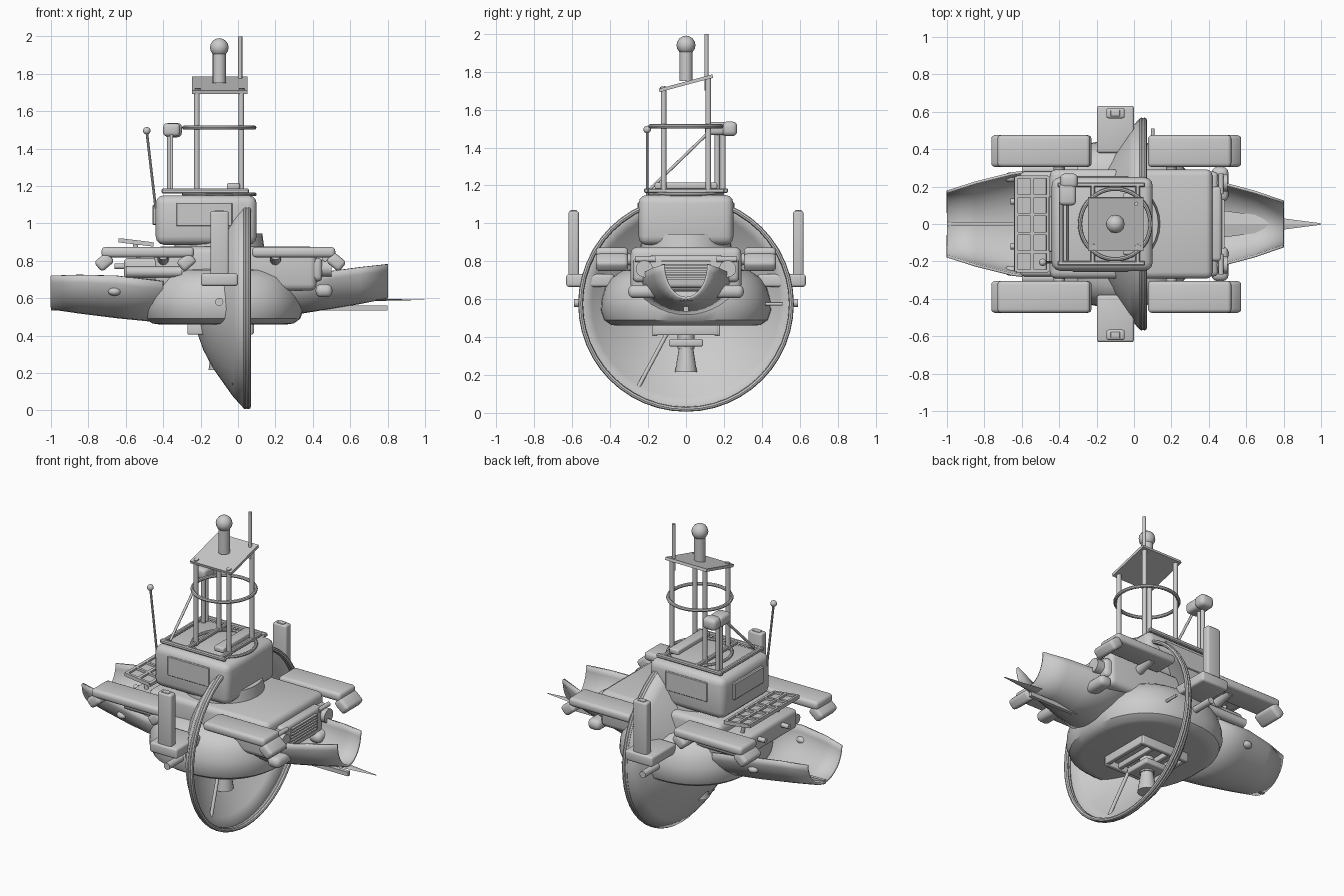
import bpy, bmesh, math
from mathutils import Vector

def finish(ob, angle=35):
    bpy.ops.object.select_all(action='DESELECT')
    ob.select_set(True)
    bpy.context.view_layer.objects.active = ob
    bpy.ops.object.shade_smooth_by_angle(angle=math.radians(angle))
    return ob

def from_bm(name, bm):
    bmesh.ops.recalc_face_normals(bm, faces=bm.faces[:])
    me = bpy.data.meshes.new(name)
    bm.to_mesh(me)
    bm.free()
    ob = bpy.data.objects.new(name, me)
    bpy.context.collection.objects.link(ob)
    return ob

def box(name, lo, hi, bevel=0.0, rot=(0, 0, 0), segs=3):
    lo, hi = Vector(lo), Vector(hi)
    bm = bmesh.new()
    bmesh.ops.create_cube(bm, size=1)
    bmesh.ops.scale(bm, vec=hi - lo, verts=bm.verts)
    if bevel:
        bmesh.ops.bevel(bm, geom=bm.edges[:], offset=bevel, segments=segs, profile=0.5, affect='EDGES')
    ob = from_bm(name, bm)
    ob.location = (lo + hi) / 2
    ob.rotation_euler = rot
    return finish(ob)

def rod(name, a, b, r, r2=None, n=12):
    a, b = Vector(a), Vector(b)
    bm = bmesh.new()
    bmesh.ops.create_cone(bm, cap_ends=True, segments=n, radius1=r, radius2=r if r2 is None else r2, depth=(b - a).length)
    ob = from_bm(name, bm)
    ob.location = (a + b) / 2
    ob.rotation_euler = (b - a).to_track_quat('Z', 'Y').to_euler()
    return finish(ob)

def ball(name, c, r, scale=(1, 1, 1)):
    bm = bmesh.new()
    bmesh.ops.create_uvsphere(bm, u_segments=12, v_segments=8, radius=r)
    ob = from_bm(name, bm)
    ob.location, ob.scale = c, scale
    return finish(ob)

def loft(name, rings, closed=True, caps=True):
    bm = bmesh.new()
    vs = [[bm.verts.new(p) for p in ring] for ring in rings]
    n = len(vs[0])
    for a, b in zip(vs, vs[1:]):
        for i in range(n if closed else n - 1):
            j = (i + 1) % n
            bm.faces.new((a[i], a[j], b[j], b[i]))
    if caps:
        bm.faces.new(vs[0])
        bm.faces.new(vs[-1])
    return from_bm(name, bm)

def solid(ob, t):
    m = ob.modifiers.new("Thickness", 'SOLIDIFY')
    m.thickness, m.offset = t, 0
    return finish(ob)

def torus(name, c, R, r, rot=(0, 0, 0)):
    bpy.ops.mesh.primitive_torus_add(location=c, rotation=rot, major_radius=R, minor_radius=r, major_segments=48, minor_segments=8)
    bpy.context.object.name = name
    return finish(bpy.context.object)

# Main rounded hull with a flat bottom
def oval(z, k, n=40, e=0.85):
    pts = []
    for i in range(n):
        c, s = math.cos(2 * math.pi * i / n), math.sin(2 * math.pi * i / n)
        pts.append((-0.08 + 0.43 * k * math.copysign(abs(c) ** e, c), 0.45 * k * math.copysign(abs(s) ** e, s), z))
    return pts
finish(loft("hull", [oval(z, k) for z, k in ((0.46, 0.8), (0.465, 0.88), (0.49, 0.96), (0.54, 1), (0.6, 0.99),
                                            (0.66, 0.95), (0.71, 0.88), (0.75, 0.75), (0.76, 0.6))]))

# Open trough shells at bow and stern: x, half width, top, bottom
def trough(name, stations):
    rings = []
    for x, w, top, bot in stations:
        rings.append([(x, -w * math.cos(math.pi * i / 16), top - (top - bot) * math.sin(math.pi * i / 16)) for i in range(17)])
    solid(loft(name, rings, closed=False, caps=False), 0.014)
trough("stern_trough", [(-1, 0.172, 0.72, 0.547), (-0.85, 0.22, 0.725, 0.525), (-0.65, 0.27, 0.72, 0.5), (-0.4, 0.3, 0.69, 0.475)])
trough("bow_trough", [(0.8, 0.118, 0.782, 0.605), (0.65, 0.17, 0.765, 0.575), (0.5, 0.21, 0.745, 0.55), (0.25, 0.27, 0.7, 0.51)])
rod("bow_spike", (0.45, 0, 0.59), (0.998, 0, 0.592), 0.075, 0.004, 4).scale = (1, 0.2, 1)
bpy.data.objects["bow_spike"].rotation_euler = (0, math.pi / 2, 0)
bpy.data.objects["bow_spike"].scale = (0.16, 1, 1)
box("bow_keel", (0.3, -0.012, 0.535), (0.8, 0.012, 0.562))
box("stern_keel", (-1, -0.01, 0.535), (-0.5, 0.01, 0.56))

# Large dish and its rim
dish = [(0.035, 0.56), (-0.02, 0.5), (-0.07, 0.43), (-0.13, 0.345), (-0.18, 0.25), (-0.215, 0.15), (-0.23, 0.03)]
solid(loft("dish", [[(x, r * math.cos(2 * math.pi * i / 48), 0.575 + r * math.sin(2 * math.pi * i / 48))
                    for i in range(48)] for x, r in dish], caps=False), 0.012)
for x in (0.04, 0.056):
    torus("dish_rim", (x, 0, 0.575), 0.556, 0.013, (0, math.pi / 2, 0))

# Deck, turntable and cabin
box("lower_deck", (-0.61, -0.28, 0.69), (0.45, 0.28, 0.815), 0.025)
box("upper_deck", (-0.45, -0.292, 0.64), (0.42, 0.292, 0.875), 0.035)
box("bow_block", (0.38, -0.2, 0.66), (0.47, 0.2, 0.83), 0.02)
for i in range(6):
    z = 0.705 + i * 0.018
    box("grille_slat", (0.465, -0.13, z), (0.485, 0.13, z + 0.009))
rod("turntable", (-0.1, 0, 0.86), (-0.1, 0, 0.945), 0.242, 0.23, 32)
box("cabin", (-0.44, -0.25, 0.885), (0.1, 0.25, 1.15), 0.045)
for s in (-1, 1):
    box("cabin_side_panel", (-0.33, s * 0.248 - 0.008, 0.985), (-0.03, s * 0.248 + 0.008, 1.11), 0.004, segs=1)
box("cabin_rear_panel", (-0.457, -0.15, 0.99), (-0.43, 0.15, 1.1), 0.006, segs=1)

# Roof rails
for s in (-1, 1):
    box("roof_rail_side", (-0.41, s * 0.21 - 0.012, 1.16), (0.06, s * 0.21 + 0.012, 1.185), 0.006, segs=1)
for x in (-0.39, -0.22, 0.02):
    box("roof_rail_cross", (x - 0.012, -0.22, 1.16), (x + 0.012, 0.22, 1.185), 0.006, segs=1)
torus("roof_ring", (-0.1, 0, 1.155), 0.19, 0.01)
box("roof_box", (-0.06, -0.165, 1.18), (0.01, 0.165, 1.215), 0.01)

# Lattice tower with tilted top plate
for x in (-0.22, 0.018):
    for y in (-0.118, 0.118):
        rod("tower_post", (x, y, 1.16), (x, y, 1.74 + 0.3 * y), 0.015)
torus("tower_ring", (-0.1, 0, 1.512), 0.188, 0.011)
box("tower_plate", (-0.245, -0.146, 1.73), (0.05, 0.146, 1.748), rot=(0.262, 0, 0))
for x in (-0.215, 0.02):
    rod("plate_bolt", (x, -0.12, 1.705), (x, -0.123, 1.722), 0.015)
rod("beacon_stem", (-0.1, 0, 1.75), (-0.1, 0, 1.91), 0.035, n=16)
ball("beacon_ball", (-0.1, 0, 1.94), 0.05)
rod("tall_antenna", (0.012, 0.108, 1.7), (0.012, 0.108, 2.0), 0.011)

# Sensor mast and whip antenna
for y in (0.165, 0.195):
    rod("sensor_mast", (-0.365, y, 1.16), (-0.365, y, 1.49), 0.014)
box("sensor_head", (-0.4, 0.1, 1.465), (-0.31, 0.215, 1.535), 0.02)
box("sensor_lens", (-0.395, 0.19, 1.46), (-0.3, 0.27, 1.537), 0.025)
rod("sensor_strut", (-0.355, 0.12, 1.48), (-0.355, -0.19, 1.18), 0.008)
rod("whip_antenna", (-0.44, -0.205, 1.08), (-0.488, -0.205, 1.49), 0.007, n=8)
ball("whip_tip", (-0.488, -0.205, 1.495), 0.02)

# Tilted solar panel: backing, frame bars and legs
tilt = (0, 0.12, 0)
box("solar_backing", (-0.63, -0.25, 0.888), (-0.46, 0.25, 0.896), rot=tilt)
for i in range(6):
    y = -0.25 + i * 0.1
    box("solar_bar_cross", (-0.63, y - 0.008, 0.887), (-0.46, y + 0.008, 0.91), rot=tilt)
for x in (-0.63, -0.545, -0.46):
    z = 0.898 - 0.12 * (x + 0.545)
    box("solar_bar_long", (x - 0.009, -0.255, z - 0.011), (x + 0.009, 0.255, z + 0.011), rot=tilt)
for s in (-1, 1):
    rod("solar_leg", (-0.53, s * 0.18, 0.8), (-0.55, s * 0.18, 0.89), 0.012)

for s in (-1, 1):
    def sbox(name, x0, x1, y0, y1, z0, z1, b, rot=(0, 0, 0)):
        ya, yb = sorted((s * y0, s * y1))
        return box(name, (x0, ya, z0), (x1, yb, z1), b, rot)
    # Outrigger floats with drooped ends
    sbox("stern_float", -0.73, -0.235, 0.305, 0.475, 0.818, 0.873, 0.02)
    sbox("bow_float", 0.075, 0.52, 0.305, 0.475, 0.818, 0.873, 0.02)
    for x, a in ((-0.715, -0.7), (-0.275, -0.7), (0.525, 0.7)):
        sbox("float_end", x - 0.045, x + 0.045, 0.305, 0.475, 0.76, 0.828, 0.02, (0, a, 0))
    for x in (-0.4, 0.2):
        rod("float_arm", (x, s * 0.22, 0.79), (x, s * 0.4, 0.835), 0.03)
    # Side bracket with upright panel and pin
    sbox("side_bracket", -0.198, 0.0, 0.38, 0.632, 0.665, 0.732, 0.014)
    sbox("upright_panel", -0.148, -0.05, 0.565, 0.62, 0.7, 1.065, 0.012)
    sbox("upright_cap", -0.125, -0.075, 0.575, 0.61, 1.055, 1.07, 0.004)
    rod("side_pin", (-0.1, s * 0.4, 0.58), (-0.1, s * 0.59, 0.58), 0.022)
    # Bow fenders, lamps and pipes
    sbox("bow_fender", 0.415, 0.505, 0.12, 0.305, 0.605, 0.675, 0.03)
    rod("bow_lamp", (0.4, s * 0.22, 0.76), (0.5, s * 0.22, 0.76), 0.045, n=16)
    rod("bow_pipe", (0.465, s * 0.16, 0.81), (0.465, s * 0.27, 0.81), 0.014)
    rod("stern_pipe", (-0.6, s * 0.29, 0.74), (-0.3, s * 0.29, 0.74), 0.03)
    rod("stern_peg", (-0.66, s * 0.12, 0.77), (-0.58, s * 0.12, 0.77), 0.015)
    ball("stern_stud", (-0.66, s * 0.25, 0.635), 0.03, (1.15, 0.9, 0.75))
rod("hull_pin", (0.1, 0.42, 0.575), (0.1, 0.51, 0.575), 0.009)

# Underside frame, nozzle and probe rod
for s in (-1, 1):
    box("belly_beam_side", (-0.27, s * 0.165 - 0.015, 0.405), (0.08, s * 0.165 + 0.015, 0.465), 0.008)
for x in (-0.255, -0.14, -0.02, 0.07):
    box("belly_beam_cross", (x - 0.015, -0.17, 0.41), (x + 0.015, 0.17, 0.465), 0.006)
box("belly_plate", (-0.26, -0.165, 0.44), (0.07, 0.165, 0.465))
box("nozzle_mount", (-0.18, -0.09, 0.35), (-0.02, 0.09, 0.39), 0.01)
rod("nozzle_neck", (-0.1, 0, 0.34), (-0.1, 0, 0.45), 0.045)
rod("nozzle", (-0.1, 0, 0.215), (-0.1, 0, 0.36), 0.058, 0.035, 16)
rod("probe_rod", (-0.06, -0.1, 0.42), (-0.02, -0.25, 0.14), 0.011)
